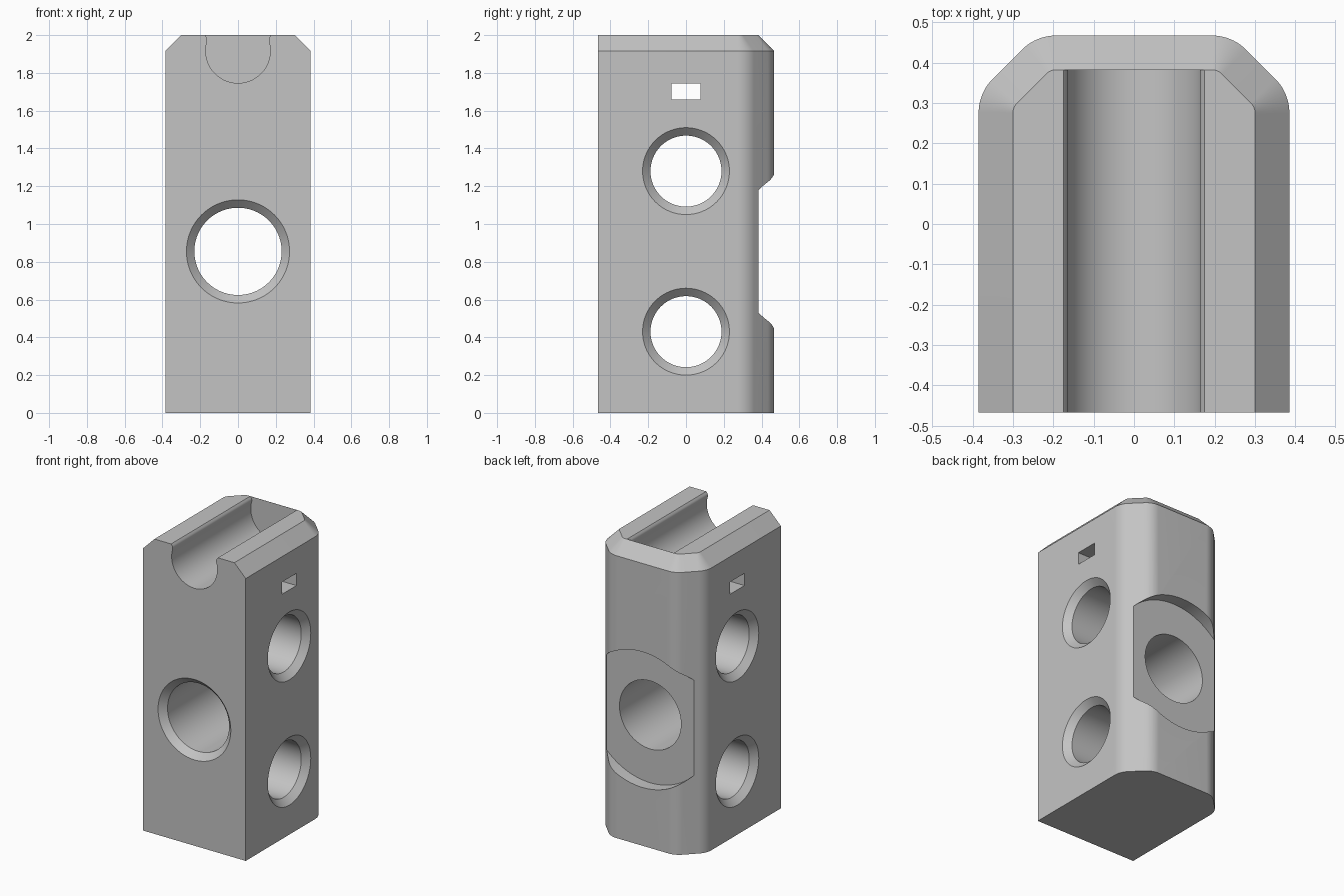
import bpy, bmesh
from math import sin, cos, pi, radians, asin
from mathutils import Matrix

cube = bpy.data.objects.get("Cube")
if cube:
    bpy.data.objects.remove(cube, do_unlink=True)

HALF_X, HALF_Y, HEIGHT = 0.385, 0.467, 2.0
ROUND, BEVEL = 0.12, 0.085

grey = bpy.data.materials.new("plain_grey")
grey.use_nodes = True
colour = (0.55, 0.55, 0.55, 1)
grey.diffuse_color = colour
grey.node_tree.nodes["Principled BSDF"].inputs["Base Color"].default_value = colour


def loft(name, rings):
    """Closed solid through rings of equal point count."""
    bm = bmesh.new()
    loops = [[bm.verts.new(p) for p in ring] for ring in rings]
    n = len(loops[0])
    for a, b in zip(loops, loops[1:]):
        for i in range(n):
            j = (i + 1) % n
            bm.faces.new((a[i], a[j], b[j], b[i]))
    bm.faces.new(loops[0][::-1])
    bm.faces.new(loops[-1])
    bmesh.ops.recalc_face_normals(bm, faces=bm.faces)
    mesh = bpy.data.meshes.new(name)
    bm.to_mesh(mesh)
    bm.free()
    mesh.materials.append(grey)
    obj = bpy.data.objects.new(name, mesh)
    bpy.context.collection.objects.link(obj)
    return obj


def body_ring(r, z, steps=10):
    """Square front, back corners cut at 45 degrees with rounded shoulders."""
    cx, cy, off = HALF_X - ROUND, HALF_Y - ROUND, 0.072
    right = [(cx + r, -HALF_Y)]
    for x, y, start in ((cx, cy - off, 0), (cx - off, cy, 45)):
        for i in range(steps + 1):
            a = radians(start + 45 * i / steps)
            right.append((x + r * cos(a), y + r * sin(a)))
    return [(x, y, z) for x, y in right + [(-x, y) for x, y in right[::-1]]]


def lathe(name, profile, axis, z, steps=96):
    """Revolve (radius, position) pairs about the x or y axis."""
    rings = []
    for r, p in profile:
        ring = []
        for i in range(steps):
            u, v = r * cos(2 * pi * i / steps), r * sin(2 * pi * i / steps)
            ring.append((p, u, z + v) if axis == "x" else (u, p, z + v))
        rings.append(ring)
    return loft(name, rings)


body = loft("block_body", [body_ring(ROUND, 0), body_ring(ROUND, HEIGHT - BEVEL),
                           body_ring(ROUND - BEVEL, HEIGHT)])
cutters = []

# Two countersunk cross holes
for label, z in (("lower", 0.43), ("upper", 1.28)):
    r, c, e = 0.188, 0.042, 0.05
    end = HALF_X + e
    cutters.append(lathe(label + "_side_hole",
                         [(r + c + e, -end), (r, -HALF_X + c),
                          (r, HALF_X - c), (r + c + e, end)], "x", z))

# Front hole, countersunk at the front, and round spotface at the back
r, c, e = 0.231, 0.042, 0.05
cutters.append(lathe("front_hole", [(r + c + e, -HALF_Y - e), (r, -HALF_Y + c),
                                    (r, 0.6)], "y", 0.855))
cutters.append(lathe("back_spotface", [(0.46, 0.383), (0.46, 0.6)], "y", 0.855))

# Keyhole-shaped channel along the top, closed at the back
radius, mid, lip = 0.171, 1.917, 1.968
a0 = asin((lip - mid) / radius)
arc = [a0 - (pi + 2 * a0) * i / 48 for i in range(49)]
half_lip = radius * cos(a0)
flare = [(half_lip, 1.98), (half_lip + 0.004, 1.99), (half_lip + 0.012, HEIGHT),
         (half_lip + 0.012, HEIGHT + 0.1)]
section = [(radius * cos(a), mid + radius * sin(a)) for a in arc]
section += [(-x, z) for x, z in flare] + flare[::-1]
cutters.append(loft("top_channel", [[(x, y, z) for x, z in section]
                                    for y in (-0.6, 0.381)]))

# Small rectangular slot from side to side
cutters.append(loft("side_slot", [[(x, -0.077, 1.66), (x, 0.077, 1.66),
                                   (x, 0.077, 1.743), (x, -0.077, 1.743)]
                                  for x in (-0.6, 0.6)]))

for cutter in cutters:
    cutter.hide_render = True
    mod = body.modifiers.new(cutter.name, "BOOLEAN")
    mod.operation, mod.solver, mod.object = "DIFFERENCE", "EXACT", cutter

# Bake the cuts and drop the cutters
bpy.context.view_layer.update()
graph = bpy.context.evaluated_depsgraph_get()
result = bpy.data.meshes.new_from_object(body.evaluated_get(graph))
body.modifiers.clear()
body.data = result
result.materials.clear()
result.materials.append(grey)
for poly in result.polygons:
    poly.material_index = 0
for cutter in cutters:
    bpy.data.objects.remove(cutter, do_unlink=True)

bpy.ops.object.select_all(action="DESELECT")
body.select_set(True)
bpy.context.view_layer.objects.active = body
bpy.ops.object.shade_smooth_by_angle(angle=radians(28))
